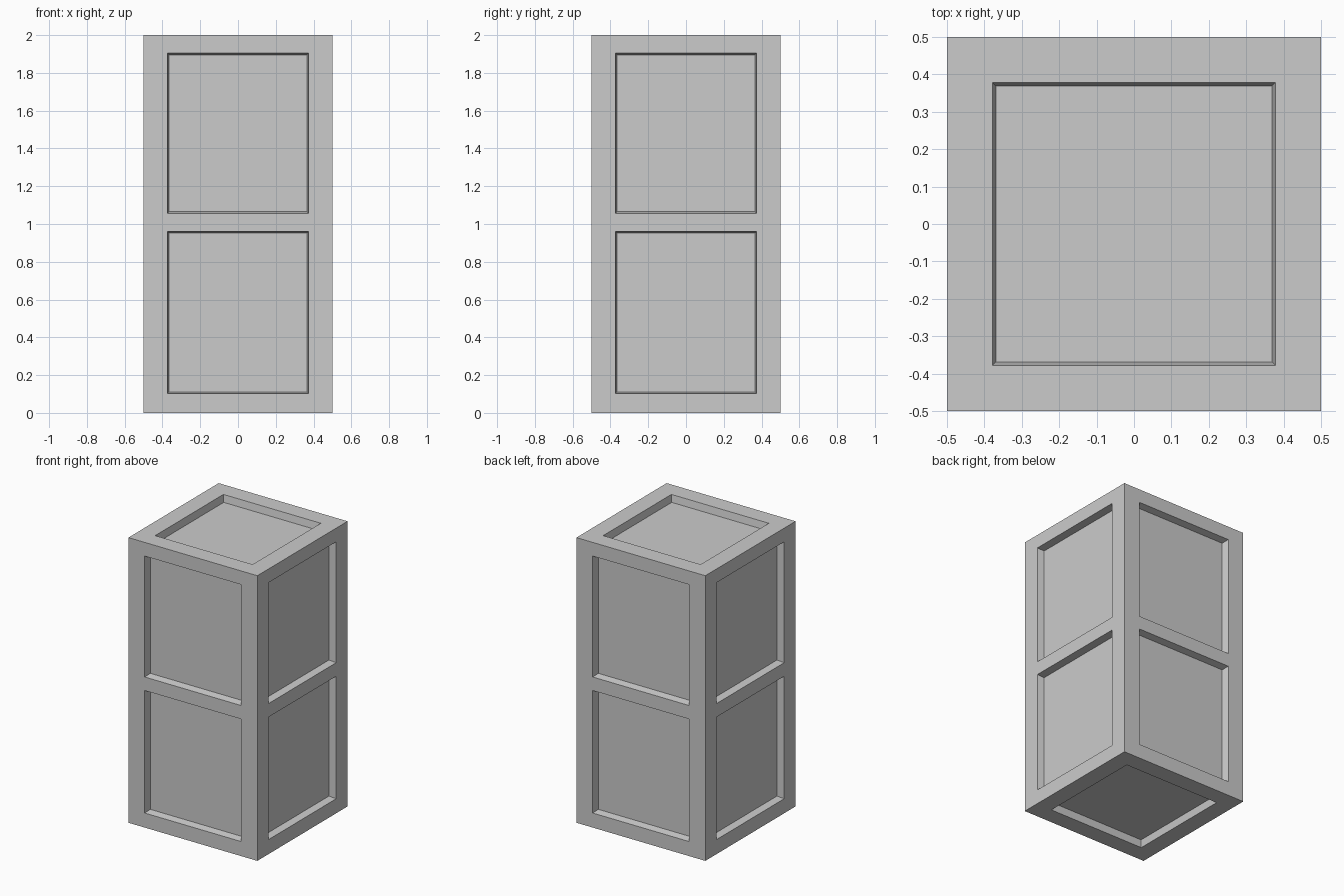
import bpy, bmesh
from mathutils import Vector, Matrix
from math import radians

if "Cube" in bpy.data.objects:
    bpy.data.objects.remove(bpy.data.objects["Cube"])

bm = bmesh.new()
DEPTH, TAPER = 0.05, 0.009


def panel(mat, cell, opening):
    """Rectangular cell at local y=-0.5 or offset, with a tapered recess going inward (+y)."""
    def ring(r, depth):
        x0, x1, z0, z1 = r
        return [bm.verts.new(mat @ Vector(p)) for p in
                ((x0, depth, z0), (x1, depth, z0), (x1, depth, z1), (x0, depth, z1))]
    a, b, c, d = opening
    floor = (a + TAPER, b - TAPER, c + TAPER, d - TAPER)
    rings = [ring(cell, 0), ring(opening, 0), ring(floor, DEPTH)]
    for outer, inner in zip(rings, rings[1:]):
        for i in range(4):
            j = (i + 1) % 4
            bm.faces.new((outer[i], outer[j], inner[j], inner[i]))
    bm.faces.new(rings[-1])


# Four sides, each with a lower and an upper recessed panel
for k in range(4):
    side = Matrix.Rotation(radians(90 * k), 4, 'Z') @ Matrix.Translation((0, -0.5, 0))
    panel(side, (-0.5, 0.5, 0, 1.008), (-0.374, 0.374, 0.102, 0.961))
    panel(side, (-0.5, 0.5, 1.008, 2), (-0.374, 0.374, 1.056, 1.904))

# Top and bottom, one square recessed panel each
for angle, z in ((-90, 2), (90, 0)):
    cap = Matrix.Translation((0, 0, z)) @ Matrix.Rotation(radians(angle), 4, 'X')
    panel(cap, (-0.5, 0.5, -0.5, 0.5), (-0.378, 0.378, -0.378, 0.378))

# Weld into one closed body
bmesh.ops.remove_doubles(bm, verts=bm.verts[:], dist=0.0005)
bmesh.ops.recalc_face_normals(bm, faces=bm.faces[:])
mesh = bpy.data.meshes.new("panelled_crate")
bm.to_mesh(mesh)
bm.free()
crate = bpy.data.objects.new("panelled_crate", mesh)
bpy.context.collection.objects.link(crate)
